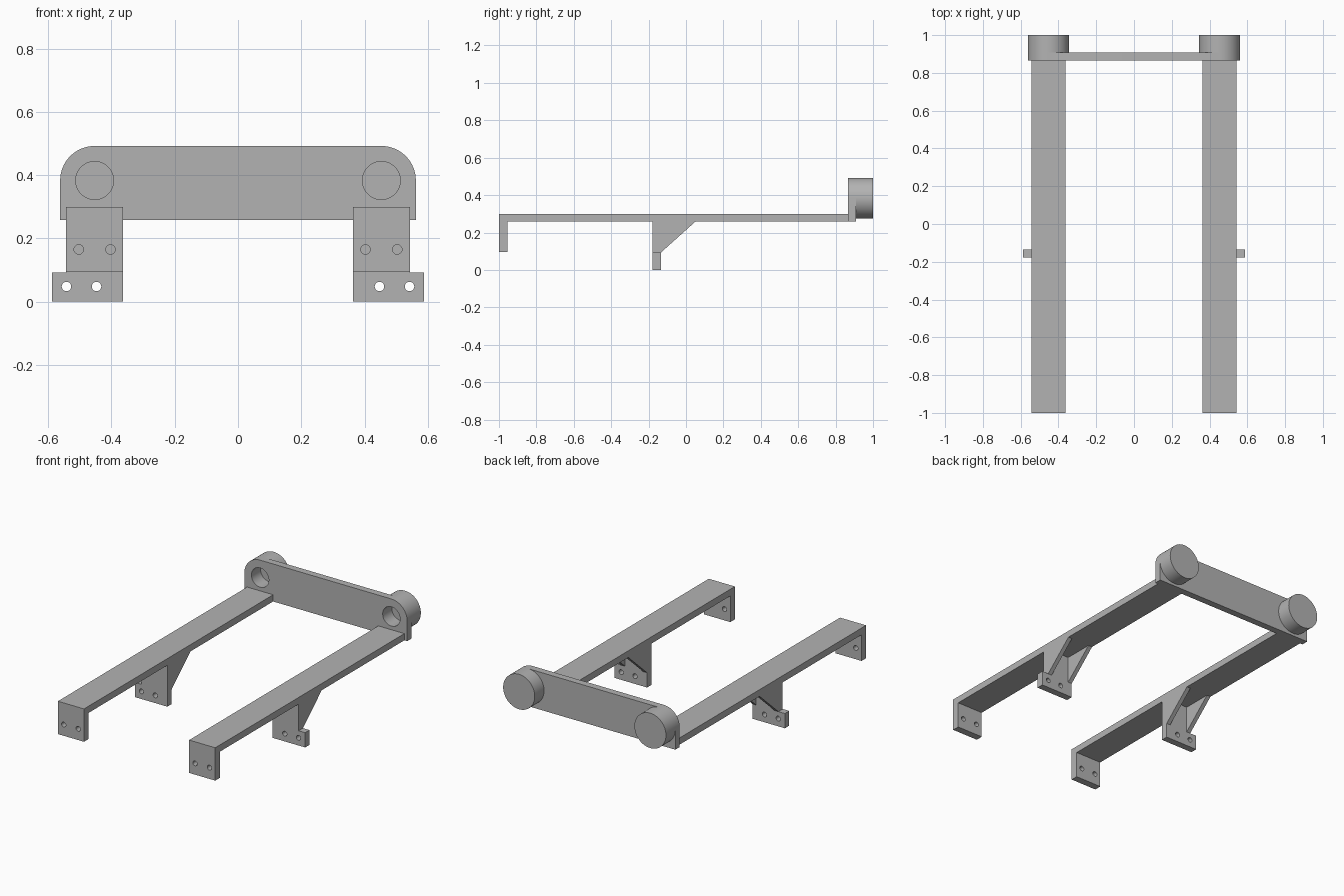
import bpy
import bmesh
import math

cube = bpy.data.objects.get("Cube")
if cube:
    bpy.data.objects.remove(cube, do_unlink=True)

grey = bpy.data.materials.new("plain grey")
grey.use_nodes = True
GREY = (0.45, 0.45, 0.45, 1)
grey.diffuse_color = GREY
grey.node_tree.nodes["Principled BSDF"].inputs["Base Color"].default_value = GREY


def prism(name, outline, axis, start, end):
    """Extrude an outline along x (points are y, z) or along y (points are x, z)."""
    bm = bmesh.new()

    def place(p, d):
        return (d, p[0], p[1]) if axis == "x" else (p[0], d, p[1])

    a = [bm.verts.new(place(p, start)) for p in outline]
    b = [bm.verts.new(place(p, end)) for p in outline]
    bm.faces.new(a)
    bm.faces.new(b[::-1])
    for i in range(len(a)):
        j = (i + 1) % len(a)
        bm.faces.new((a[i], b[i], b[j], a[j]))
    bmesh.ops.recalc_face_normals(bm, faces=bm.faces)
    mesh = bpy.data.meshes.new(name)
    bm.to_mesh(mesh)
    bm.free()
    mesh.materials.append(grey)
    obj = bpy.data.objects.new(name, mesh)
    bpy.context.collection.objects.link(obj)
    return obj


def arc(cx, cz, r, first=0, last=360, steps=48):
    count = steps if last - first == 360 else steps + 1
    angles = [math.radians(first + (last - first) * i / steps) for i in range(count)]
    return [(cx + r * math.cos(t), cz + r * math.sin(t)) for t in angles]


def drill(obj, cx, cz, r, start, end):
    """Cut a round hole along y."""
    cutter = prism("drill_cutter", arc(cx, cz, r), "y", start, end)
    cutter.hide_render = True
    mod = obj.modifiers.new("hole", "BOOLEAN")
    mod.operation = "DIFFERENCE"
    mod.solver = "EXACT"
    mod.object = cutter
    bpy.context.view_layer.objects.active = obj
    bpy.ops.object.modifier_apply(modifier=mod.name)
    bpy.data.objects.remove(cutter, do_unlink=True)


IN, OUT, FLANGE = 0.363, 0.543, 0.588      # rail edges and foot flange edge
BOTTOM, TOP = 0.258, 0.30                  # rail underside and top
BOSS_X, BOSS_Z, BOSS_R = 0.453, 0.383, 0.109
BORE_R, BORE_END = 0.06, 0.955
PLATE_Y, PLATE_BACK = 0.865, 0.908
parts = []

# Cross plate at the back, with rounded upper corners
outline = [(-BOSS_X - BOSS_R, BOTTOM), (BOSS_X + BOSS_R, BOTTOM)]
outline += arc(BOSS_X, BOSS_Z, BOSS_R, 0, 90, 16)
outline += arc(-BOSS_X, BOSS_Z, BOSS_R, 90, 180, 16)
plate = prism("cross_plate", outline, "y", PLATE_Y, PLATE_BACK)
parts.append(plate)

for side, s in (("left", 1), ("right", -1)):
    # Long rail with its folded front tab
    rail = prism(side + "_rail",
                 [(-1, 0.095), (-0.955, 0.095), (-0.955, BOTTOM),
                  (PLATE_Y, BOTTOM), (PLATE_Y, TOP), (-1, TOP)],
                 "x", s * IN, s * OUT)
    for x in (0.403, 0.503):
        drill(rail, s * x, 0.165, 0.015, -1.1, -0.9)

    # Foot plate with a flange to the outside
    foot = prism(side + "_foot_plate",
                 [(s * x, z) for x, z in ((IN, 0), (FLANGE, 0), (FLANGE, 0.092),
                                          (OUT, 0.092), (OUT, BOTTOM), (IN, BOTTOM))],
                 "y", -0.178, -0.135)
    for x in (0.447, 0.542):
        drill(foot, s * x, 0.048, 0.015, -0.25, -0.05)
    parts += [rail, foot]

    # Two slanted gussets behind the foot plate
    for label, x in (("inner", IN), ("outer", OUT - 0.027)):
        parts.append(prism(side + "_" + label + "_gusset",
                           [(-0.135, 0.092), (0.05, BOTTOM), (-0.135, BOTTOM)],
                           "x", s * x, s * (x + 0.027)))

    # Round boss with a blind bore open to the front
    boss = prism(side + "_boss", arc(s * BOSS_X, BOSS_Z, BOSS_R, steps=64),
                 "y", PLATE_BACK, 1)
    for obj in (boss, plate):
        drill(obj, s * BOSS_X, BOSS_Z, BORE_R, 0.8, BORE_END)
    parts.append(boss)

# Smooth the round walls and keep the edges sharp
bpy.ops.object.select_all(action="DESELECT")
for obj in parts:
    obj.select_set(True)
bpy.context.view_layer.objects.active = plate
bpy.ops.object.shade_smooth_by_angle(angle=math.radians(30))
